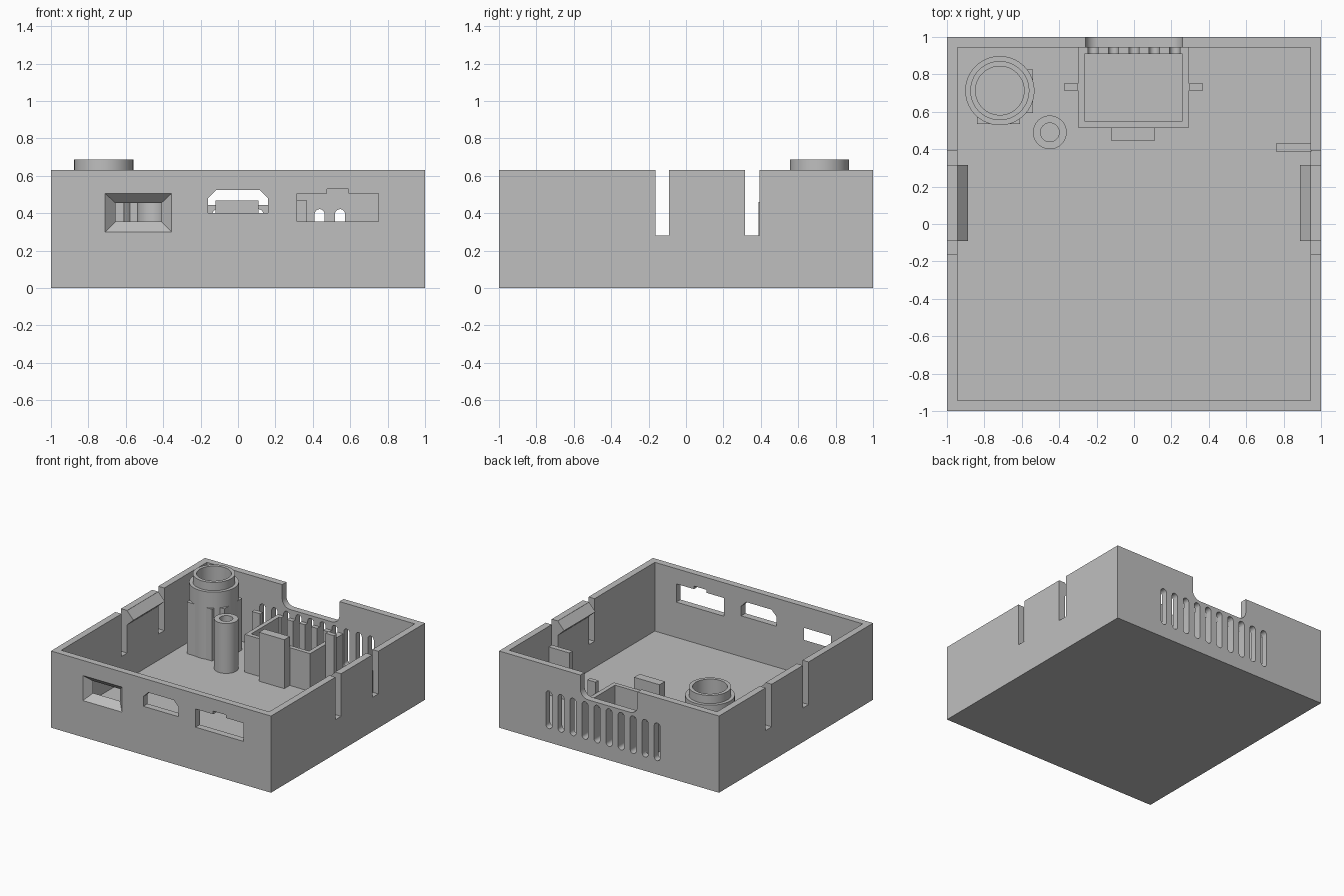
import bpy, bmesh, math

if "Cube" in bpy.data.objects:
    bpy.data.objects.remove(bpy.data.objects["Cube"])

grey = bpy.data.materials.new("plain grey")
grey.use_nodes = True
GREY = (0.52, 0.52, 0.52, 1)
grey.diffuse_color = GREY
grey.node_tree.nodes["Principled BSDF"].inputs["Base Color"].default_value = GREY


def loft(name, rings, closed=False):
    """Skin matching rings of points; closed joins the last ring to the first."""
    bm = bmesh.new()
    loops = [[bm.verts.new(p) for p in ring] for ring in rings]
    n = len(loops[0])
    pairs = list(zip(loops, loops[1:])) + ([(loops[-1], loops[0])] if closed else [])
    for a, b in pairs:
        for i in range(n):
            j = (i + 1) % n
            bm.faces.new((a[i], a[j], b[j], b[i]))
    if not closed:
        bm.faces.new(loops[0])
        bm.faces.new(loops[-1])
    bmesh.ops.recalc_face_normals(bm, faces=bm.faces)
    mesh = bpy.data.meshes.new(name)
    bm.to_mesh(mesh)
    bm.free()
    mesh.materials.append(grey)
    ob = bpy.data.objects.new(name, mesh)
    bpy.context.collection.objects.link(ob)
    return ob


def rect(x0, x1, z0, z1):
    return [(x0, z0), (x1, z0), (x1, z1), (x0, z1)]


def prism(name, profile, y0, y1):
    """Extrude an x-z profile along y."""
    return loft(name, [[(x, y, z) for x, z in profile] for y in (y0, y1)])


def block(name, x0, x1, y0, y1, z0, z1):
    return prism(name, rect(x0, x1, z0, z1), y0, y1)


def arc(cx, cz, r, a0, a1, n=10):
    angles = [math.radians(a0 + (a1 - a0) * i / n) for i in range(n + 1)]
    return [(cx + r * math.cos(a), cz + r * math.sin(a)) for a in angles]


def tube(name, cx, cy, profile, n=64):
    """Turn a closed radius-height profile about a vertical axis."""
    rings = [[(cx + r * math.cos(2 * math.pi * i / n),
               cy + r * math.sin(2 * math.pi * i / n), z) for i in range(n)]
             for r, z in profile]
    return smooth(loft(name, rings, closed=True))


def select(ob):
    bpy.ops.object.select_all(action="DESELECT")
    ob.select_set(True)
    bpy.context.view_layer.objects.active = ob


def smooth(ob):
    select(ob)
    bpy.ops.object.shade_smooth_by_angle(angle=math.radians(30))
    return ob


def cut(target, *cutters):
    select(target)
    for cutter in cutters:
        mod = target.modifiers.new("cut", "BOOLEAN")
        mod.operation = "DIFFERENCE"
        mod.solver = "EXACT"
        mod.object = cutter
        bpy.ops.object.modifier_apply(modifier=mod.name)
        bpy.data.objects.remove(cutter)


TOP, INNER, FLOOR, BASE = 0.63, 0.945, 0.065, 0.04

# Open tray
shell = block("case_shell", -1, 1, -1, 1, 0, TOP)
cut(shell, block("cavity", -INNER, INNER, -INNER, INNER, FLOOR, 1))

# Front openings: funnel, chamfered port and notched slot
g = 0.01
funnel = loft("funnel", [
    [(x, -1 - g, z) for x, z in rect(-0.71 - g, -0.355 + g, 0.3 - g, 0.505 + g)],
    [(x, -INNER + g, z) for x, z in rect(-0.655 + g, -0.41 - g, 0.355 + g, 0.455 - g)]])
port = prism("port", [(-0.16, 0.4), (0.16, 0.4), (0.16, 0.48), (0.115, 0.525),
                      (-0.115, 0.525), (-0.16, 0.48)], -1.1, -0.9)
slot = prism("slot", [(0.315, 0.355), (0.75, 0.355), (0.75, 0.505), (0.59, 0.505),
                      (0.59, 0.53), (0.475, 0.53), (0.475, 0.505), (0.315, 0.505)],
             -1.1, -0.9)
cut(shell, funnel, port, slot)

# Rounded dip in the back wall
dip = ([(0.26, 0.8), (-0.26, 0.8)] + arc(-0.19, 0.515, 0.07, 180, 270)
       + arc(0.19, 0.515, 0.07, 270, 360))
cut(shell, prism("dip", dip, 0.9, 1.1))

# Slits either side of each spring tab
for s in (-1, 1):
    for y0, y1 in ((-0.163, -0.09), (0.315, 0.393)):
        x0, x1 = sorted((s * 0.9, s * 1.1))
        cut(shell, block("slit", x0, x1, y0, y1, 0.28, 0.8))

# Open-topped sensor bay against the back wall
bay = block("sensor_bay", -0.3, 0.295, 0.515, INNER + 0.005, BASE, 0.375)
cut(bay, block("bay_hollow", -0.265, 0.26, 0.55, 0.91, FLOOR, 0.8))

# Row of rounded vents through back wall and bay
for i in range(10):
    x = -0.438 + 0.1093 * i
    outline = arc(x, 0.395, 0.027, 0, 180) + arc(x, 0.14, 0.027, 180, 360)
    for part in (shell, bay):
        cut(part, prism("vent", outline, 0.89, 1.1))
smooth(shell)
smooth(bay)

# Retaining ribs around the bay
block("bay_front_rib", -0.12, 0.11, 0.445, 0.516, BASE, 0.467)
block("bay_right_rib", -0.375, -0.299, 0.715, 0.752, BASE, 0.467)
block("bay_left_rib", 0.294, 0.37, 0.715, 0.752, BASE, 0.467)

# Wedge clips on the spring tabs
for s, side in ((-1, "right"), (1, "left")):
    prism(side + "_clip", [(s * 0.946, TOP), (s * 0.887, 0.565), (s * 0.946, 0.51)],
          -0.09, 0.315)

# Stepped tube with its two supports
tube("tall_tube", -0.7175, 0.713,
     [(0.13, BASE), (0.185, BASE), (0.185, 0.62), (0.158, 0.62),
      (0.158, 0.688), (0.13, 0.688)])
block("tube_front_support", -0.84, -0.61, 0.535, 0.58, BASE, 0.49)
block("tube_side_support", -0.583, -0.54, 0.593, 0.825, BASE, 0.49)

# Screw post and side wall rib
tube("screw_post", -0.45, 0.49,
     [(0.05, BASE), (0.09, BASE), (0.09, 0.475), (0.05, 0.475)])
block("side_wall_rib", 0.76, INNER + 0.005, 0.388, 0.43, BASE, 0.46)
